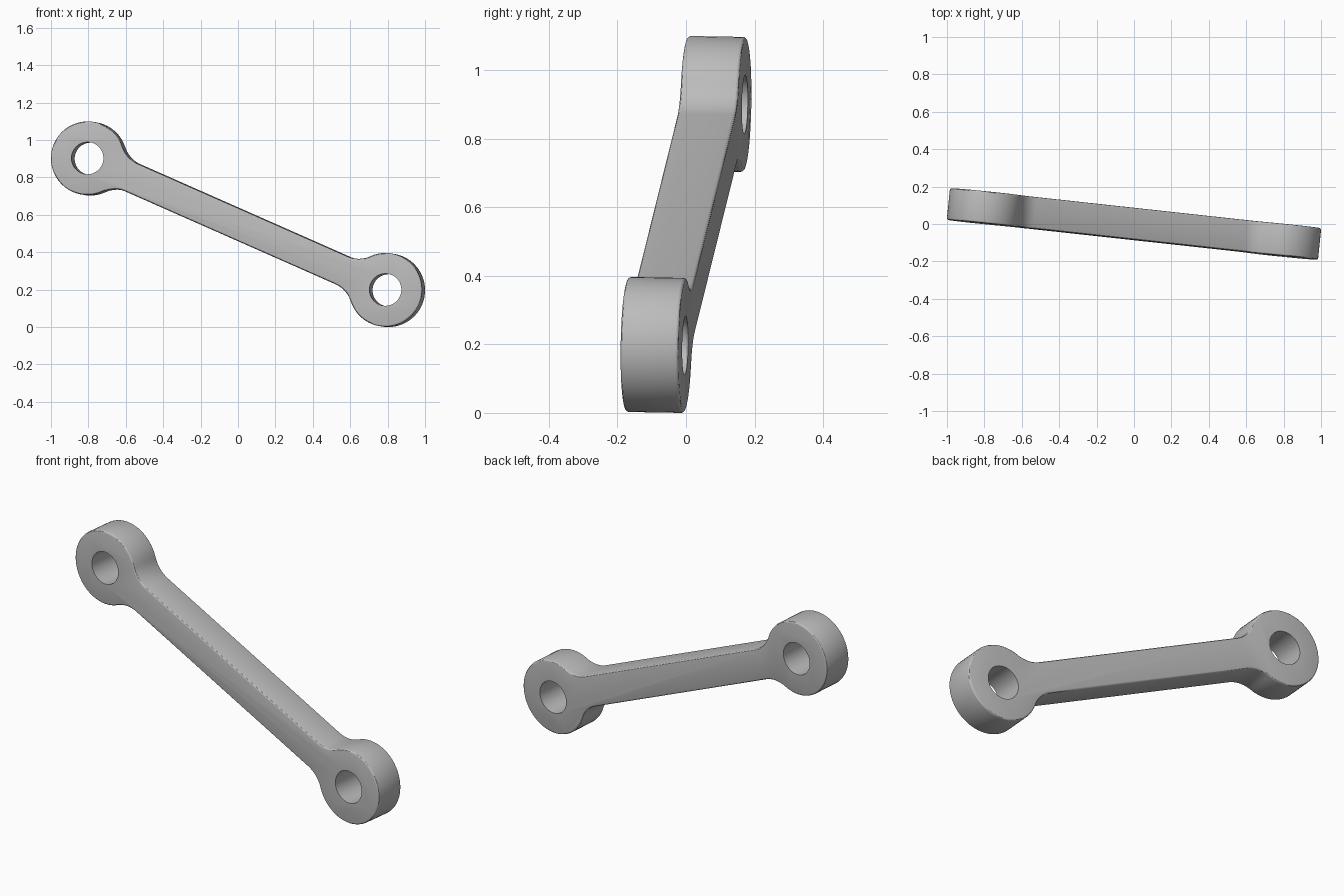
import bpy, bmesh
from math import sin, cos, pi, sqrt, atan2, radians
from mathutils import Matrix

cube = bpy.data.objects.get("Cube")
if cube:
    bpy.data.objects.remove(cube)

HALF_SPAN = 0.875     # centre of link to centre of each eye
EYE_R, BORE_R = 0.197, 0.086
ARM_HALF, FILLET = 0.081, 0.15
THICK, BEVEL = 0.17, 0.009

steel = bpy.data.materials.new("plain_grey")
steel.use_nodes = True
grey = (0.5, 0.5, 0.5, 1)
steel.diffuse_color = grey
steel.node_tree.nodes["Principled BSDF"].inputs["Base Color"].default_value = grey


def arc(cx, cy, r, start, end, steps):
    angles = [start + (end - start) * i / steps for i in range(steps + 1)]
    return [(cx + r * cos(a), cy + r * sin(a)) for a in angles]


# Half outline: fillet, eye, fillet around the right end
rise = ARM_HALF + FILLET
run = sqrt((EYE_R + FILLET) ** 2 - rise ** 2)
touch = atan2(rise, -run)
fx = HALF_SPAN - run
right = arc(fx, -rise, FILLET, pi / 2, pi - touch, 10)
right[-1:] = arc(HALF_SPAN, 0, EYE_R, -touch, touch, 44)
right += arc(fx, rise, FILLET, touch - pi, -pi / 2, 10)[1:]
outline = right + [(-x, -y) for x, y in right]

# Solid link, extruded along its thickness
bm = bmesh.new()
face = bm.faces.new([bm.verts.new((x, y, -THICK / 2)) for x, y in outline])
top = bmesh.ops.extrude_face_region(bm, geom=[face])["geom"]
bmesh.ops.translate(bm, vec=(0, 0, THICK),
                    verts=[v for v in top if isinstance(v, bmesh.types.BMVert)])
bmesh.ops.recalc_face_normals(bm, faces=bm.faces)
mesh = bpy.data.meshes.new("connecting_link")
bm.to_mesh(mesh)
bm.free()
link = bpy.data.objects.new("connecting_link", mesh)
bpy.context.collection.objects.link(link)
mesh.materials.append(steel)

# Softened outer rims
bevel = link.modifiers.new("rim_bevel", "BEVEL")
bevel.width, bevel.segments = BEVEL, 3
bevel.limit_method, bevel.angle_limit = "ANGLE", radians(50)

# Sharp-edged bores through both eyes
cutters = []
for side in (-1, 1):
    bpy.ops.mesh.primitive_cylinder_add(vertices=48, radius=BORE_R, depth=THICK * 2,
                                        location=(side * HALF_SPAN, 0, 0))
    cutter = bpy.context.object
    cutter.name = "bore_cutter"
    cutter.hide_render = True
    cutter.data.materials.append(steel)
    cutters.append(cutter)
    cut = link.modifiers.new("bore", "BOOLEAN")
    cut.operation, cut.solver, cut.object = "DIFFERENCE", "EXACT", cutter

bpy.ops.object.select_all(action="DESELECT")
link.select_set(True)
bpy.context.view_layer.objects.active = link
for name in [m.name for m in link.modifiers]:
    bpy.ops.object.modifier_apply(modifier=name)
for cutter in cutters:
    bpy.data.objects.remove(cutter)

# Stand the link up, slope it down to the right, then turn and tip it slightly
pose = (Matrix.Rotation(radians(-1), 4, "X") @ Matrix.Rotation(radians(-5.8), 4, "Z")
        @ Matrix.Rotation(radians(90), 4, "X") @ Matrix.Rotation(radians(-23.8), 4, "Z"))
link.data.transform(pose)
low = min(v.co.z for v in link.data.vertices)
link.data.transform(Matrix.Translation((0, 0, -low)))
bpy.ops.object.shade_smooth_by_angle(angle=radians(30))
